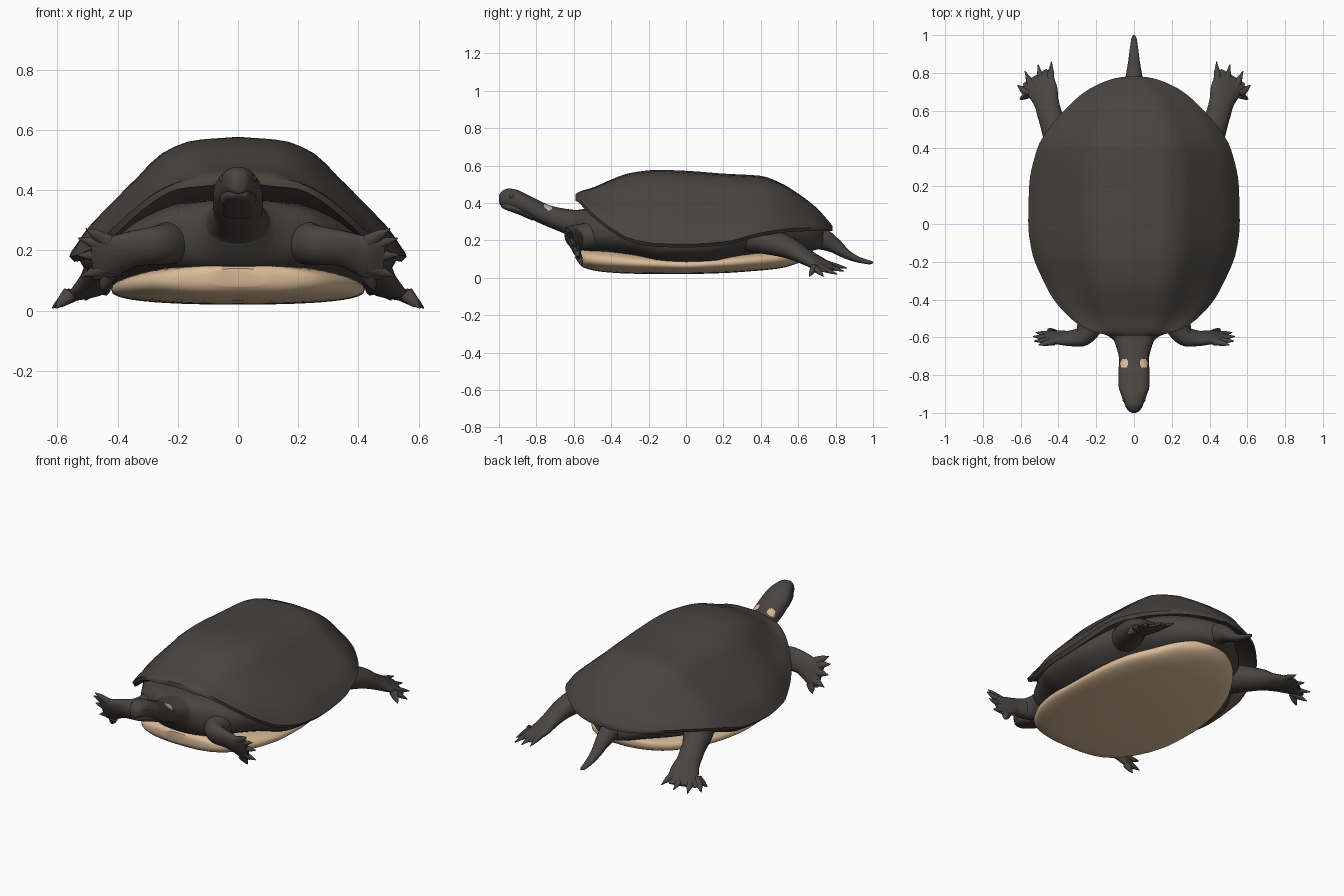
import bpy, bmesh, math
from mathutils import Vector

if "Cube" in bpy.data.objects:
    bpy.data.objects.remove(bpy.data.objects["Cube"])


def material(name, rgb):
    m = bpy.data.materials.new(name)
    m.diffuse_color = (*rgb, 1)
    m.use_nodes = True
    m.node_tree.nodes["Principled BSDF"].inputs["Base Color"].default_value = m.diffuse_color
    return m


DARK = material("dark grey brown", (0.066, 0.059, 0.052))
TAN = material("pale tan", (0.70, 0.50, 0.31))


def interp(rows, t):
    """Smooth overshoot-free interpolation of rows (key, value, value...)."""
    i = 0
    while i < len(rows) - 2 and t > rows[i + 1][0]:
        i += 1
    h = rows[i + 1][0] - rows[i][0]
    s = (t - rows[i][0]) / h
    out = []
    for c in range(1, len(rows[0])):
        def slope(k):
            return (rows[k + 1][c] - rows[k][c]) / (rows[k + 1][0] - rows[k][0])

        def tangent(k):
            if k == 0:
                return slope(0)
            if k == len(rows) - 1:
                return slope(k - 1)
            a, b = slope(k - 1), slope(k)
            return 0 if a * b <= 0 else 2 * a * b / (a + b)
        out.append((2 * s**3 - 3 * s**2 + 1) * rows[i][c] + (3 * s**2 - 2 * s**3) * rows[i + 1][c]
                   + h * ((s**3 - 2 * s**2 + s) * tangent(i) + (s**3 - s**2) * tangent(i + 1)))
    return out


def loft(bm, rings):
    vs = [[bm.verts.new(p) for p in r] for r in rings]
    n = len(vs[0])
    for a, b in zip(vs, vs[1:]):
        for i in range(n):
            bm.faces.new((a[i], a[(i + 1) % n], b[(i + 1) % n], b[i]))
    bm.faces.new(vs[0])
    bm.faces.new(vs[-1][::-1])


def finish(name, bm, mats, angle=40):
    bmesh.ops.recalc_face_normals(bm, faces=bm.faces)
    me = bpy.data.meshes.new(name)
    bm.to_mesh(me)
    bm.free()
    for m in mats:
        me.materials.append(m)
    ob = bpy.data.objects.new(name, me)
    bpy.context.collection.objects.link(ob)
    bpy.ops.object.select_all(action='DESELECT')
    ob.select_set(True)
    bpy.context.view_layer.objects.active = ob
    bpy.ops.object.shade_smooth_by_angle(angle=math.radians(angle))
    return ob


def steps(rows, n):
    """Keys along the table, denser toward both ends."""
    a, b = rows[0][0], rows[-1][0]
    return [a + (b - a) * (0.5 - 0.5 * math.cos(math.pi * i / n)) for i in range(n + 1)]


def spow(v, e):
    return math.copysign(abs(v) ** e, v)


def section_loft(name, rows, mats, power=2.0, n=40, seg=48, rule=None):
    """Loft along y; rows are (y, half width, bottom z, top z)."""
    rows = sorted(rows)
    rings = []
    for y in steps(rows, n):
        w, lo, hi = interp(rows, y)
        rings.append([(w * spow(math.cos(a), 2 / power), y,
                       (lo + hi) / 2 + (hi - lo) / 2 * spow(math.sin(a), 2 / power))
                      for a in (2 * math.pi * i / seg for i in range(seg))])
    bm = bmesh.new()
    loft(bm, rings)
    if rule:
        for f in bm.faces:
            f.material_index = int(rule(f.calc_center_median()))
    return finish(name, bm, mats)


def tube(bm, pts, wide, n=20, seg=16):
    """Tube through (x, y, z, radius along wide, radius across)."""
    rows = [(i, *p) for i, p in enumerate(pts)]
    last = len(pts) - 1
    samples = [interp(rows, last * i / n) for i in range(n + 1)]
    rings = []
    for i, s in enumerate(samples):
        t = (Vector(samples[min(i + 1, n)][:3]) - Vector(samples[max(i - 1, 0)][:3])).normalized()
        u = Vector(wide)
        u = (u - t * u.dot(t)).normalized()
        v = t.cross(u)
        rings.append([Vector(s[:3]) + u * s[3] * math.cos(a) + v * s[4] * math.sin(a)
                      for a in (2 * math.pi * k / seg for k in range(seg))])
    loft(bm, rings)


# Upper shell: (y, half width, rim z, ridge z)
SHELL = [(-.59, .12, .43, .447), (-.575, .20, .422, .457), (-.55, .265, .395, .467),
         (-.5, .335, .345, .482), (-.4, .425, .265, .525), (-.3, .48, .21, .56),
         (-.15, .54, .183, .577), (0, .56, .18, .572), (.2, .555, .192, .557),
         (.4, .512, .24, .545), (.5, .455, .257, .51), (.6, .37, .266, .45),
         (.7, .26, .268, .372), (.75, .165, .268, .318), (.775, .085, .268, .288),
         (.782, .025, .268, .279)]
ARCH = [(0, 1), (.27, .97), (.45, .87), (.6, .665), (.75, .45), (.9, .22), (1, 0)]
rings = []
for y in steps(SHELL, 56):
    w, rim, top = interp(SHELL, y)
    us = [-math.cos(math.pi * k / 40) for k in range(41)]
    outer = [(u * w, y, rim + (top - rim) * interp(ARCH, abs(u))[0]) for u in us]
    inner = [(u * w * .97, y, rim - .018 + .5 * (top - rim) * interp(ARCH, abs(u))[0])
             for u in reversed(us)]
    rings.append(outer + inner)
bm = bmesh.new()
loft(bm, rings)
finish("upper_shell", bm, [DARK], 50)

# Body between the shells, tapering forward into the neck
section_loft("body", [(-.63, .095, .22, .355), (-.60, .125, .18, .36), (-.565, .20, .145, .365),
                      (-.52, .28, .125, .37), (-.4, .36, .11, .37),
                      (-.25, .45, .08, .36), (-.15, .51, .05, .34), (0, .53, .043, .34),
                      (.15, .52, .05, .34), (.25, .48, .08, .35),
                      (.35, .42, .10, .36), (.5, .33, .12, .36), (.6, .23, .135, .34),
                      (.7, .12, .15, .29), (.74, .04, .17, .26)], [DARK], 2.3)

# Pale lower shell
section_loft("lower_shell", [(-.575, .10, .08, .14), (-.56, .20, .062, .15), (-.53, .265, .048, .152),
                             (-.45, .33, .032, .152), (-.3, .395, .022, .14), (-.15, .42, .02, .125),
                             (0, .42, .02, .115), (.2, .40, .025, .13), (.35, .36, .035, .142),
                             (.5, .28, .05, .152), (.6, .20, .078, .165), (.655, .11, .105, .172),
                             (.68, .03, .13, .17)],
             [TAN], 2.5)

# Neck and head, with a pale spot on each side
section_loft("neck_and_head", [(-.50, .15, .16, .36), (-.58, .122, .185, .362), (-.65, .094, .235, .37),
                               (-.72, .079, .265, .385), (-.80, .083, .30, .42), (-.86, .081, .332, .45),
                               (-.91, .066, .355, .472), (-.95, .051, .372, .477), (-.98, .037, .382, .466),
                               (-.995, .022, .392, .45), (-1.0, .008, .41, .437)],
             [DARK, TAN], 2.3, 90, 72,
             lambda c: ((abs(c.x) - .052) / .02) ** 2 + ((c.y + .738) / .023) ** 2 < 1 and c.z > .35)

# Lower jaw, set slightly inside the upper one
section_loft("lower_jaw", [(-.82, .062, .305, .385), (-.9, .06, .34, .40), (-.95, .046, .358, .405),
                           (-.98, .031, .371, .405), (-.99, .014, .38, .40)], [DARK], 2.6)

# Tail
bm = bmesh.new()
tube(bm, [(0, .60, .24, .08, .06), (0, .72, .21, .06, .058), (0, .79, .175, .043, .042),
          (0, .86, .125, .031, .025), (0, .93, .094, .022, .015), (0, .985, .082, .013, .01),
          (0, 1.0, .081, .004, .004)], (1, 0, 0), 30)
finish("tail", bm, [DARK])

# Limb paths on the right side, with the tips of the five digits
FRONT = [(.22, -.44, .235, .075, .08), (.235, -.54, .222, .07, .068), (.285, -.60, .215, .065, .048),
         (.35, -.605, .205, .062, .035), (.40, -.60, .188, .068, .028), (.445, -.60, .175, .08, .021),
         (.485, -.60, .172, .075, .007)]
FRONT_TIPS = [(.505, -.64, .272), (.53, -.62, .24), (.535, -.595, .185), (.52, -.575, .115), (.455, -.555, .065)]
HIND = [(.34, .34, .22, .09, .08), (.40, .46, .19, .08, .068), (.44, .56, .155, .066, .055),
        (.46, .63, .117, .066, .042), (.48, .70, .08, .08, .03), (.51, .755, .052, .085, .015),
        (.525, .782, .041, .074, .006)]
HIND_TIPS = [(.437, .86, .052), (.508, .845, .035), (.578, .81, .018), (.617, .735, .008), (.605, .66, .008)]


def limb(name, path, tips, wide, palm, side):
    bm = bmesh.new()
    tube(bm, path, wide, 30, 24)
    base, w = Vector(palm), Vector(wide).normalized()
    for tip in map(Vector, tips):
        root = base + w * (tip - base).dot(w) * .55
        tube(bm, [(*root, .026, .02), (*root.lerp(tip, .6), .017, .012),
                  (*root.lerp(tip, .8), .009, .008), (*tip, .002, .002)], wide, 12, 12)
    for v in bm.verts:
        v.co.x *= side
    finish(name, bm, [DARK])


# Legs and eyes on both sides
for side, label in ((1, "right"), (-1, "left")):
    limb("front_leg_" + label, FRONT, FRONT_TIPS, (0, -.42, 1), (.43, -.60, .175), side)
    limb("hind_leg_" + label, HIND, HIND_TIPS, (1, -.3, -.25), (.49, .705, .072), side)
    bm = bmesh.new()
    bmesh.ops.create_uvsphere(bm, u_segments=16, v_segments=10, radius=.015)
    bmesh.ops.translate(bm, verts=bm.verts, vec=(side * .047, -.93, .437))
    finish("eye_" + label, bm, [DARK])
